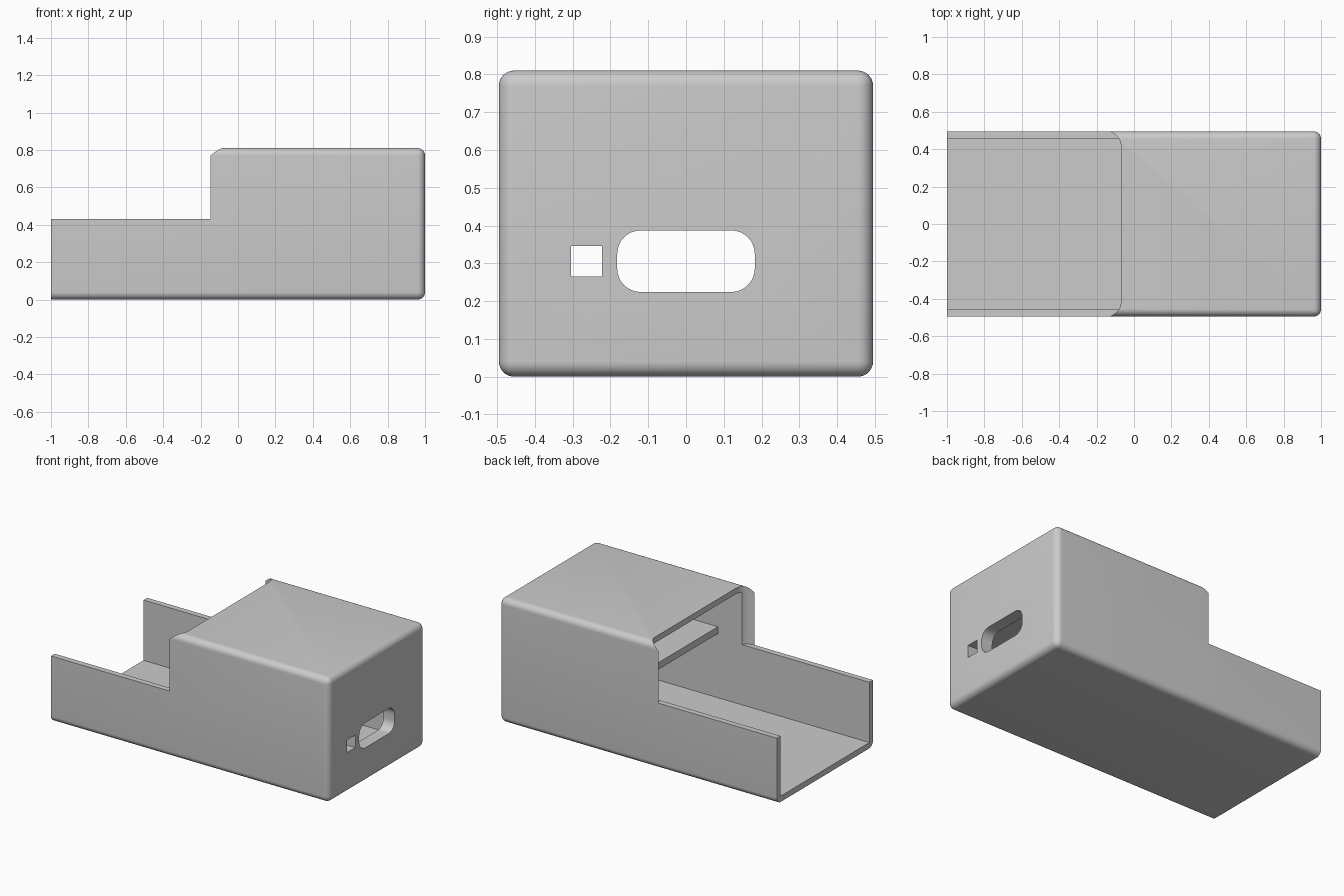
import bpy, bmesh
from mathutils import Vector

cube = bpy.data.objects.get("Cube")
if cube:
    bpy.data.objects.remove(cube, do_unlink=True)

grey = bpy.data.materials.new("light_grey")
grey.use_nodes = True
colour = (0.6, 0.6, 0.6, 1)
grey.diffuse_color = colour
grey.node_tree.nodes["Principled BSDF"].inputs["Base Color"].default_value = colour


def block(name, low, high, radius=0.0, rounded=None, segments=8):
    """Box between two corners; edges accepted by the rule are rounded."""
    low, high = Vector(low), Vector(high)
    bm = bmesh.new()
    bmesh.ops.create_cube(bm, size=1)
    for v in bm.verts:
        v.co = Vector([(low[i] + high[i]) / 2 + v.co[i] * (high[i] - low[i])
                       for i in range(3)])
    if rounded:
        edges = [e for e in bm.edges if rounded(*(v.co for v in e.verts))]
        bmesh.ops.bevel(bm, geom=edges, offset=radius, segments=segments,
                        profile=0.5, affect='EDGES', clamp_overlap=True)
    bmesh.ops.recalc_face_normals(bm, faces=bm.faces)
    mesh = bpy.data.meshes.new(name)
    bm.to_mesh(mesh)
    bm.free()
    mesh.materials.append(grey)
    obj = bpy.data.objects.new(name, mesh)
    bpy.context.collection.objects.link(obj)
    return obj


def cut(target, cutter):
    """Subtract the cutter for good, then discard it."""
    cutter.hide_render = True
    mod = target.modifiers.new("cut", 'BOOLEAN')
    mod.operation, mod.solver, mod.object = 'DIFFERENCE', 'EXACT', cutter
    bpy.context.view_layer.objects.active = target
    bpy.ops.object.modifier_apply(modifier=mod.name)
    bpy.data.objects.remove(cutter, do_unlink=True)


LEFT, RIGHT, HALF, TOP = -1.0, 1.0, 0.495, 0.81
WALL, END_WALL = 0.038, 0.08
INNER = HALF - WALL

# Outer casing, rounded everywhere except around the open end
casing = block("casing", (LEFT, -HALF, 0), (RIGHT, HALF, TOP), 0.04,
               lambda a, b: max(a.x, b.x) > 0)

# Hollow interior, open at one end
cut(casing, block("cavity", (LEFT - 0.2, -INNER, WALL),
                  (RIGHT - END_WALL, INNER, TOP - WALL)))

# Lowered open section with rounded inner corners in plan
cut(casing, block("step", (LEFT - 0.2, -HALF - 0.0002, 0.43),
                  (-0.07, HALF + 0.0002, 1), 0.08,
                  lambda a, b: a.x > -0.5 and b.x > -0.5 and abs(a.z - b.z) > 0.1,
                  12))

# Rounded port slot and small square window in the end wall
cut(casing, block("port_slot", (0.85, -0.182, 0.224), (1.1, 0.182, 0.387), 0.062,
                  lambda a, b: abs(a.x - b.x) > 0.1))
cut(casing, block("window", (0.85, -0.305, 0.265), (1.1, -0.222, 0.346)))

# Inner shelf joining the side walls and the end wall
shelf = block("inner_shelf", (0.09, -INNER - 0.01, 0.455),
              (RIGHT - END_WALL + 0.01, INNER + 0.01, 0.5))

bpy.ops.object.select_all(action='DESELECT')
casing.select_set(True)
bpy.context.view_layer.objects.active = casing
bpy.ops.object.shade_smooth_by_angle(angle=0.52)
